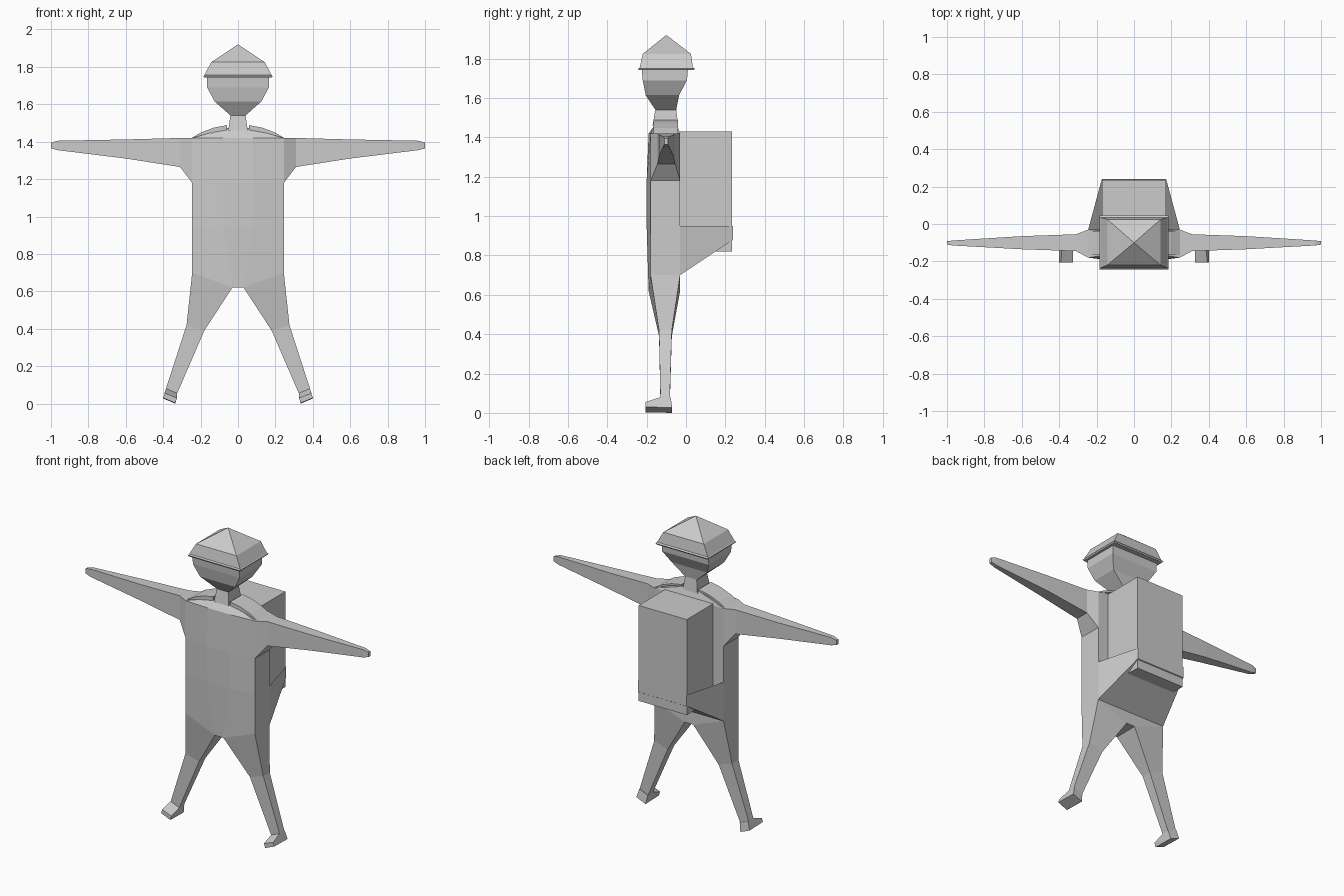
import bpy, bmesh

if "Cube" in bpy.data.objects:
    bpy.data.objects.remove(bpy.data.objects["Cube"])

grey = bpy.data.materials.new("plain_grey")
grey.diffuse_color = (0.6, 0.6, 0.6, 1)
grey.use_nodes = True
grey.node_tree.nodes["Principled BSDF"].inputs["Base Color"].default_value = grey.diffuse_color


def make(name, verts, faces, closed=True, hull=False):
    bm = bmesh.new()
    vs = [bm.verts.new(v) for v in verts]
    if hull:
        bmesh.ops.convex_hull(bm, input=vs)
    for f in faces:
        bm.faces.new([vs[i] for i in f])
    if closed:
        bmesh.ops.recalc_face_normals(bm, faces=bm.faces)
    me = bpy.data.meshes.new(name)
    bm.to_mesh(me)
    bm.free()
    me.materials.append(grey)
    ob = bpy.data.objects.new(name, me)
    bpy.context.collection.objects.link(ob)
    return ob


def loft(name, rings, start=True, end=True):
    n = len(rings[0])
    faces = [(r * n + i, r * n + (i + 1) % n, (r + 1) * n + (i + 1) % n, (r + 1) * n + i)
             for r in range(len(rings) - 1) for i in range(n)]
    if start:
        faces.append(tuple(range(n)))
    if end:
        faces.append(tuple(range((len(rings) - 1) * n, len(rings) * n)))
    return make(name, [p for r in rings for p in r], faces)


def rect(hx, y0, y1, z):
    return [(-hx, y0, z), (hx, y0, z), (hx, y1, z), (-hx, y1, z)]


# Torso: bulged chest, shoulders sloping up to the neck
def torso_ring(hx, ix, yf, yc, yb, z, zi):
    front = [(-hx, yf, z), (-ix, yc, zi), (ix, yc, zi), (hx, yf, z)]
    return front + [(x, yb, zz) for x, _, zz in reversed(front)]


loft("torso", [
    torso_ring(.245, .03, -.18, -.19, -.03, .70, .62),
    torso_ring(.245, .08, -.18, -.20, -.03, .95, .95),
    torso_ring(.245, .08, -.18, -.20, -.03, 1.18, 1.18),
    torso_ring(.245, .08, -.18, -.19, -.03, 1.42, 1.42),
    torso_ring(.05, .02, -.15, -.15, -.05, 1.475, 1.475)], start=False)
make("crotch", [(-.03, -.19, .62), (.03, -.19, .62), (.03, -.03, .62), (-.03, -.03, .62)],
     [(3, 2, 1, 0)], closed=False)

# Neck, head and helmet
loft("neck", [rect(.052, -.17, -.04, 1.46), rect(.04, -.155, -.05, 1.545)])
loft("head", [rect(.04, -.155, -.05, 1.54), rect(.125, -.205, -.035, 1.615),
              rect(.165, -.22, .005, 1.69), rect(.165, -.225, .01, 1.75)])
loft("helmet", [rect(.18, -.24, .04, 1.742), rect(.185, -.243, .045, 1.75),
                rect(.18, -.235, .035, 1.756), rect(.143, -.22, .025, 1.825),
                rect(.001, -.101, -.099, 1.92)])

for s, side in ((1, "right"), (-1, "left")):
    # Arm
    arm = [(.245, -.18, -.03, 1.18, 1.42), (.31, -.145, -.055, 1.265, 1.42),
           (.60, -.135, -.065, 1.31, 1.412), (.965, -.115, -.088, 1.355, 1.405),
           (1.0, -.11, -.092, 1.365, 1.395)]
    loft(side + "_arm", [[(s * x, a, lo), (s * x, b, lo), (s * x, b, hi), (s * x, a, hi)]
                         for x, a, b, lo, hi in arm], start=False)
    # Leg: outer x, z, inner x, z, front y, back y
    leg = [(.245, .70, .03, .62, -.18, -.03), (.275, .42, .18, .39, -.137, -.072),
           (.385, .08, .325, .055, -.13, -.082)]
    loft(side + "_leg", [[(s * xo, f, zo), (s * xi, f - (.01 if k == 0 else 0), zi),
                          (s * xi, b, zi), (s * xo, b, zo)]
                         for k, (xo, zo, xi, zi, f, b) in enumerate(leg)], start=False)
    # Foot
    make(side + "_foot", [(s * x, y, z) for x, y, z in (
        (.40, -.205, .03), (.335, -.205, .003), (.40, -.07, .027), (.335, -.07, 0),
        (.392, -.205, .055), (.327, -.205, .03),
        (.385, -.13, .08), (.325, -.13, .055), (.385, -.078, .08), (.325, -.078, .055))],
        [], hull=True)
    # Shoulder strap
    arc = [(.06, 1.488), (.13, 1.475), (.20, 1.448), (.25, 1.418)]
    loft(side + "_strap", [[(s * x, -.165, z - .025), (s * x, -.04, z - .012),
                            (s * x, -.04, z), (s * x, -.165, z)] for x, z in arc])

# Backpack and the cloth sling that wraps its base
loft("backpack", [rect(.17, -.03, .235, .82), rect(.17, -.03, .235, 1.43)])
make("sling", [(.245, -.03, .70), (.245, -.03, .95), (.172, .24, .95), (.172, .24, .88),
               (-.245, -.03, .70), (-.245, -.03, .95), (-.172, .24, .95), (-.172, .24, .88)],
     [(0, 3, 2, 1), (4, 5, 6, 7), (3, 7, 6, 2), (0, 4, 7, 3)], closed=False)
